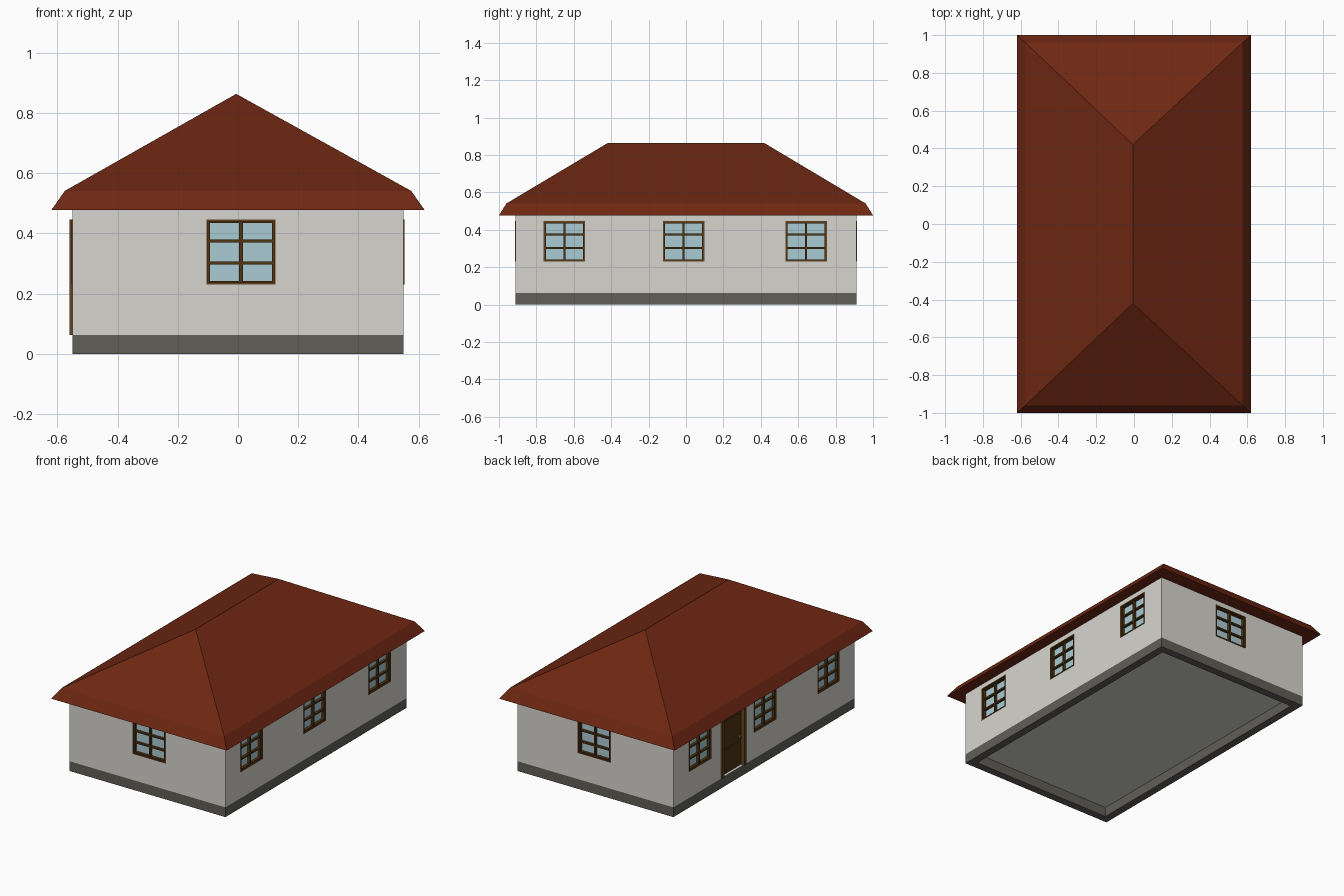
import bpy, bmesh
from mathutils import Vector

if "Cube" in bpy.data.objects:
    bpy.data.objects.remove(bpy.data.objects["Cube"])

HX, HY = 0.55, 0.912          # wall half sizes
BASE, EAVE = 0.062, 0.477     # top of plinth, top of walls


def mat(name, rgb):
    m = bpy.data.materials.new(name)
    m.diffuse_color = (*rgb, 1)
    m.use_nodes = True
    m.node_tree.nodes["Principled BSDF"].inputs["Base Color"].default_value = m.diffuse_color
    return m


PLASTER = mat("plaster", (0.68, 0.665, 0.62))
STONE = mat("plinth grey", (0.115, 0.112, 0.095))
TILE = mat("roof red", (0.155, 0.020, 0.006))
GLASS = mat("glass blue", (0.41, 0.60, 0.66))
FRAME = mat("frame brown", (0.13, 0.058, 0.014))
SASH = mat("sash brown", (0.08, 0.035, 0.006))
METAL = mat("handle metal", (0.25, 0.2, 0.1))


def add_box(bm, lo, hi, index=0):
    """Axis aligned box between two corners."""
    a = Vector([min(p, q) for p, q in zip(lo, hi)])
    b = Vector([max(p, q) for p, q in zip(lo, hi)])
    verts = bmesh.ops.create_cube(bm, size=1)["verts"]
    for v in verts:
        v.co = Vector([a[i] if v.co[i] < 0 else b[i] for i in range(3)])
    for f in {f for v in verts for f in v.link_faces}:
        f.material_index = index


def finish(bm, name, mats):
    bmesh.ops.recalc_face_normals(bm, faces=bm.faces)
    me = bpy.data.meshes.new(name)
    bm.to_mesh(me)
    bm.free()
    for m in mats:
        me.materials.append(m)
    ob = bpy.data.objects.new(name, me)
    bpy.context.collection.objects.link(ob)
    return ob


def on_wall(side, u, z, d):
    """Point at u along a wall, height z, d outwards from its surface."""
    return {"front": (u, -HY - d, z), "back": (u, HY + d, z),
            "right": (HX + d, u, z), "left": (-HX - d, u, z)}[side]


def plate(bm, side, u0, u1, z0, z1, d0, d1, index=0):
    add_box(bm, on_wall(side, u0, z0, d0), on_wall(side, u1, z1, d1), index)


def border(bm, side, u0, u1, z0, z1, w, d0, d1, index, sill=True):
    plate(bm, side, u0, u0 + w, z0, z1, d0, d1, index)
    plate(bm, side, u1 - w, u1, z0, z1, d0, d1, index)
    plate(bm, side, u0 + w, u1 - w, z1 - w, z1, d0, d1, index)
    if sill:
        plate(bm, side, u0 + w, u1 - w, z0, z0 + w, d0, d1, index)


cutter = bmesh.new()
Z0, Z1 = 0.23, 0.446


def window(side, u0, u1):
    plate(cutter, side, u0 + .003, u1 - .003, Z0 + .003, Z1 - .003, -.03, .05)
    bm = bmesh.new()
    plate(bm, side, u0 + .004, u1 - .004, Z0 + .004, Z1 - .004, -.028, -.022, 0)
    border(bm, side, u0, u1, Z0, Z1, .006, -.028, .003, 1)
    border(bm, side, u0 + .006, u1 - .006, Z0 + .006, Z1 - .006, .006, -.028, -.004, 2)
    mid = (u0 + u1) / 2
    plate(bm, side, mid - .006, mid + .006, Z0 + .01, Z1 - .01, -.027, -.006, 2)
    for i in (1, 2):
        z = Z0 + (Z1 - Z0) * i / 3
        plate(bm, side, u0 + .01, u1 - .01, z - .005, z + .005, -.027, -.007, 2)
    finish(bm, side + "_window", [GLASS, FRAME, SASH])


# windows
for s in ("front", "back"):
    window(s, -0.105, 0.125)
for s in ("left", "right"):
    for c in (-0.65, -0.013, 0.642):
        window(s, c - 0.111, c + 0.111)

# door with frame, raised panels and handle
D0, D1 = 0.19, 0.43
plate(cutter, "left", D0 + .003, D1 - .003, BASE + .002, Z1 - .003, -.03, .05)
bm = bmesh.new()
border(bm, "left", D0, D1, BASE, Z1, .018, -.028, .009, 0, sill=False)
plate(bm, "left", D0 + .016, D1 - .016, BASE, Z1 - .016, -.028, -.016, 1)
for za, zb in ((0.09, 0.22), (0.25, 0.4)):
    plate(bm, "left", D0 + .05, D1 - .05, za, zb, -.018, -.012, 1)
finish(bm, "door", [FRAME, SASH])
bm = bmesh.new()
plate(bm, "left", D0 + .028, D0 + .036, .23, .255, -.017, -.008)
plate(bm, "left", D0 + .028, D0 + .05, .24, .246, -.009, -.003)
finish(bm, "door_handle", [METAL])

# walls, pocketed for the openings
bm = bmesh.new()
add_box(bm, (-HX, -HY, BASE), (HX, HY, EAVE + .003))
walls = finish(bm, "walls", [PLASTER])
cut = finish(cutter, "opening_cutter", [PLASTER])
cut.hide_render = True
cut.hide_viewport = True
mod = walls.modifiers.new("openings", "BOOLEAN")
mod.operation, mod.solver, mod.object = "DIFFERENCE", "EXACT", cut

# plinth ring, open underneath
bm = bmesh.new()
T = 0.05
rings = []
for x, y in ((HX, HY), (HX - T, HY - T)):
    for z in (0, BASE):
        rings.append([bm.verts.new((sx * x, sy * y, z))
                      for sx, sy in ((-1, -1), (1, -1), (1, 1), (-1, 1))])
for a, b in ((0, 1), (2, 3), (0, 2), (1, 3)):
    for i in range(4):
        j = (i + 1) % 4
        bm.faces.new((rings[a][i], rings[a][j], rings[b][j], rings[b][i]))
finish(bm, "plinth", [STONE])

# hipped roof with a steeper eave band
bm = bmesh.new()
low, high = [[bm.verts.new((sx * x, sy * y, z))
              for sx, sy in ((-1, -1), (1, -1), (1, 1), (-1, 1))]
             for x, y, z in ((0.62, 1.0, 0.477), (0.575, 0.96, 0.541))]
f, b = (bm.verts.new((-0.006, y, 0.863)) for y in (-0.42, 0.42))
bm.faces.new(low)
for i in range(4):
    j = (i + 1) % 4
    bm.faces.new((low[i], low[j], high[j], high[i]))
bm.faces.new((high[0], high[1], f))
bm.faces.new((high[1], high[2], b, f))
bm.faces.new((high[2], high[3], b))
bm.faces.new((high[3], high[0], f, b))
finish(bm, "roof", [TILE])
